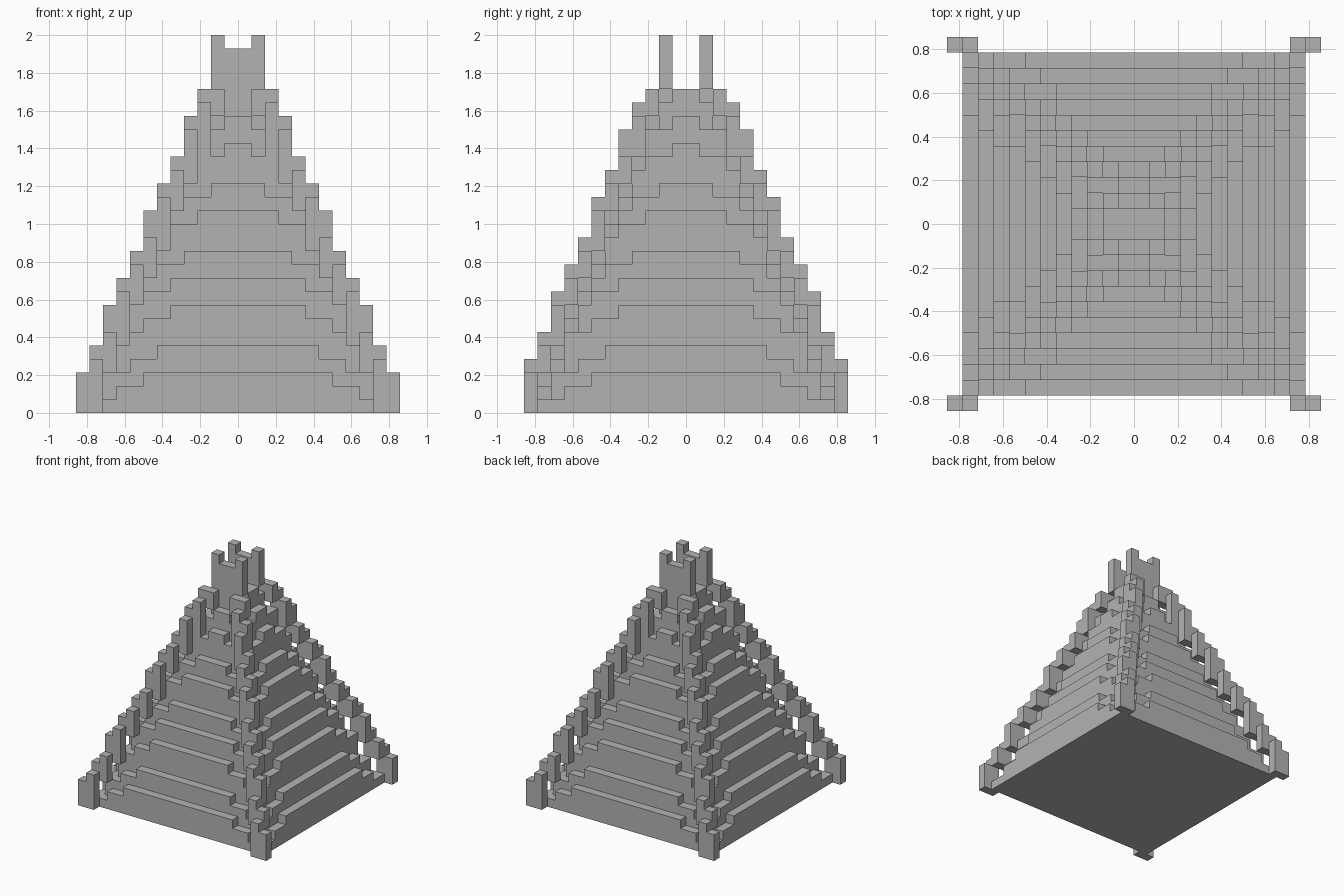
import bpy
import bmesh
from mathutils import Matrix, Vector

cube = bpy.data.objects.get("Cube")
if cube:
    bpy.data.objects.remove(cube, do_unlink=True)

U = 1 / 14  # block size

stone = bpy.data.materials.new("grey stone")
stone.use_nodes = True
GREY = (0.45, 0.45, 0.45, 1)
stone.diffuse_color = GREY
stone.node_tree.nodes["Principled BSDF"].inputs["Base Color"].default_value = GREY


def add_box(bm, x0, x1, y0, y1, z0, z1):
    """Box between block coordinates."""
    size = Vector((x1 - x0, y1 - y0, z1 - z0)) * U
    mid = Vector((x0 + x1, y0 + y1, z0 + z1)) * U / 2
    bmesh.ops.create_cube(bm, size=1, matrix=Matrix.Translation(mid) @ Matrix.Diagonal(size).to_4x4())


def finish(bm, name):
    mesh = bpy.data.meshes.new(name)
    bm.to_mesh(mesh)
    bm.free()
    mesh.materials.append(stone)
    obj = bpy.data.objects.new(name, mesh)
    bpy.context.collection.objects.link(obj)


# Stepped tiers: each is highest mid-side and drops twice toward its corners
tier_tops = [3, 5, 8, 10, 12, 15, 17, 20, 22, 24]
crest_halves = [7, 6, 5, 5, 4, 3, 2, 1, 1, 1]
base = 0
for k, (top, crest) in enumerate(zip(tier_tops, crest_halves)):
    half = 11 - k
    bm = bmesh.new()
    add_box(bm, -half, half, -half, half, base, top - 2)
    for width, height in ((min(crest + 2, half), top - 1), (crest, top)):
        add_box(bm, -width, width, -half, half, top - 2, height)
        add_box(bm, -half, half, -width, width, top - 2, height)
    finish(bm, f"tier_{k + 1}")
    base = top - 2

# Corner ribs: pairs of hanging posts climbing each diagonal
outer_tops = [3, 5, 8, 10, 12, 15, 17, 19, 22, 24, 28]
inner_tops = [4, 6, 9, 11, 13, 16, 18, 21, 23, 24, 27]
for side_x, x_name in ((-1, "right"), (1, "left")):
    for side_y, y_name in ((-1, "front"), (1, "back")):
        bm = bmesh.new()
        bottom = 0
        for i, (outer, inner) in enumerate(zip(outer_tops, inner_tops)):
            r = 12 - i
            ys = sorted((side_y * (r - 1), side_y * r))
            for edge, top in ((r, outer), (r - 1, inner)):
                xs = sorted((side_x * (edge - 1), side_x * edge))
                add_box(bm, *xs, *ys, bottom, top)
            bottom = outer
        finish(bm, f"{y_name}_{x_name}_rib")
